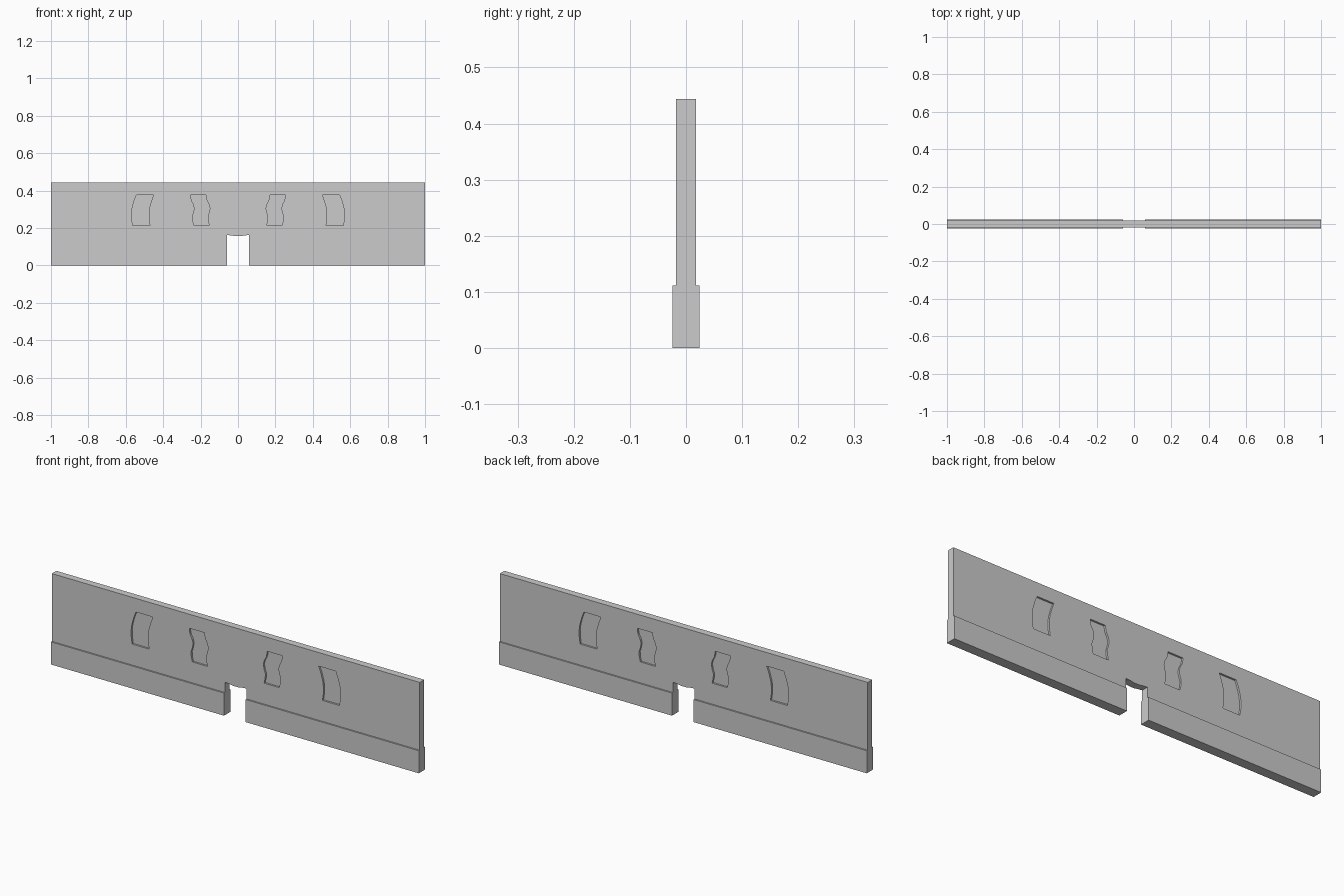
import bpy, bmesh

if "Cube" in bpy.data.objects:
    bpy.data.objects.remove(bpy.data.objects["Cube"])

WALL_T, BASE_T = 0.0175, 0.0245   # half thicknesses
HEIGHT, BASE_H = 0.444, 0.111
DOOR_W, RECESS = 0.059, 0.009


def prism(name, outline, y0, y1):
    """Extrude an (x, z) outline from y0 to y1."""
    bm = bmesh.new()
    face = bm.faces.new([bm.verts.new((x, y0, z)) for x, z in outline])
    res = bmesh.ops.extrude_face_region(bm, geom=[face])
    verts = [v for v in res["geom"] if isinstance(v, bmesh.types.BMVert)]
    bmesh.ops.translate(bm, verts=verts, vec=(0, y1 - y0, 0))
    bmesh.ops.recalc_face_normals(bm, faces=bm.faces[:])
    mesh = bpy.data.meshes.new(name)
    bm.to_mesh(mesh)
    bm.free()
    ob = bpy.data.objects.new(name, mesh)
    bpy.context.collection.objects.link(ob)
    return ob


# Wall panel with a sagging door head
door_head = [(-DOOR_W, 0.162), (-0.035, 0.160), (-0.015, 0.156),
             (0.015, 0.156), (0.035, 0.160), (DOOR_W, 0.162)]
outline = ([(-1, HEIGHT), (-1, BASE_H), (-DOOR_W, BASE_H)] + door_head +
           [(DOOR_W, BASE_H), (1, BASE_H), (1, HEIGHT)])
wall = prism("wall_panel", outline, -WALL_T, WALL_T)

# Thicker base on both sides of the door
for side, tag in ((-1, "left"), (1, "right")):
    prism("base_" + tag, [(side * DOOR_W, 0), (side, 0),
                          (side, BASE_H), (side * DOOR_W, BASE_H)], -BASE_T, BASE_T)

# Wavy window recesses: (left x, z) edge and width, mirrored in x, cut front and back
outer = [(-0.543, 0.377), (-0.555, 0.345), (-0.565, 0.310),
         (-0.569, 0.280), (-0.568, 0.245), (-0.563, 0.214)]
inner = [(-0.253, 0.375), (-0.249, 0.348), (-0.237, 0.325), (-0.232, 0.305),
         (-0.236, 0.283), (-0.243, 0.262), (-0.242, 0.240), (-0.236, 0.214)]
for edge, width in ((outer, 0.092), (inner, 0.082)):
    shape = edge + [(x + width, z) for x, z in reversed(edge)]
    for mirror in (1, -1):
        for face in (-1, 1):
            cutter = prism("window_cutter", [(mirror * x, z) for x, z in shape],
                           face * (WALL_T - RECESS), face * (WALL_T + 0.02))
            mod = wall.modifiers.new("window", 'BOOLEAN')
            mod.operation, mod.solver, mod.object = 'DIFFERENCE', 'EXACT', cutter
            bpy.context.view_layer.objects.active = wall
            bpy.ops.object.modifier_apply(modifier=mod.name)
            bpy.data.objects.remove(cutter)
